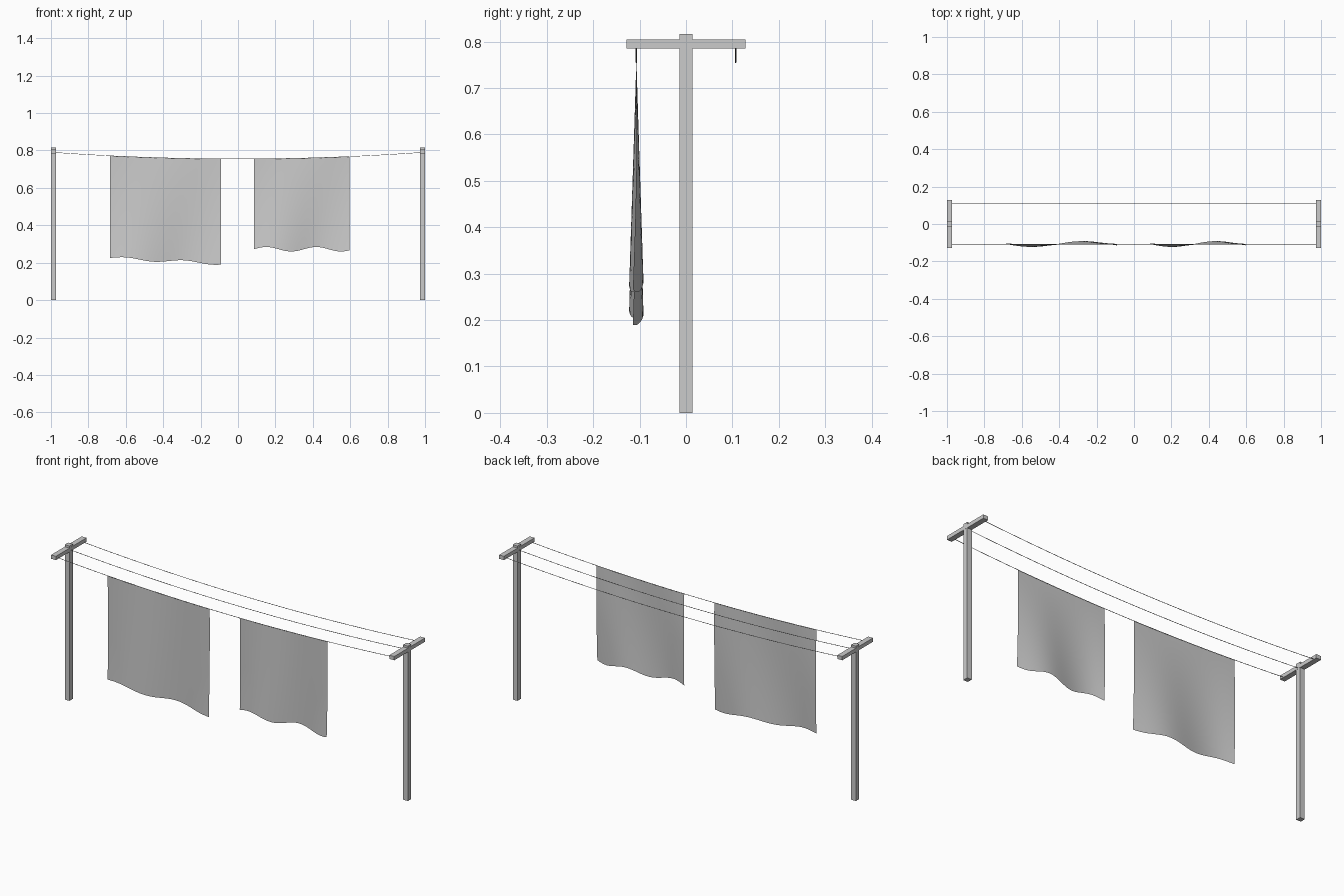
import bpy
import bmesh
from math import sin, pi

cube = bpy.data.objects.get("Cube")
if cube:
    bpy.data.objects.remove(cube, do_unlink=True)

grey = bpy.data.materials.new("light grey")
grey.use_nodes = True
colour = (0.6, 0.6, 0.6, 1)
grey.diffuse_color = colour
grey.node_tree.nodes["Principled BSDF"].inputs["Base Color"].default_value = colour

LINE_Y = 0.107
POST_X = 0.986


def sag(x):
    """Height of a hanging line at x."""
    return 0.755 + 0.035 * (x / POST_X) ** 2


def box(name, centre, size):
    bpy.ops.mesh.primitive_cube_add(size=1, location=centre)
    ob = bpy.context.object
    ob.name = name
    ob.scale = size
    bpy.ops.object.transform_apply(location=False, rotation=False, scale=True)
    ob.data.materials.append(grey)


def line(name, y):
    curve = bpy.data.curves.new(name, "CURVE")
    curve.dimensions = "3D"
    curve.bevel_depth = 0.0013
    curve.bevel_resolution = 1
    curve.use_fill_caps = True
    spline = curve.splines.new("POLY")
    steps = 24
    spline.points.add(steps)
    for i, p in enumerate(spline.points):
        x = POST_X * (2 * i / steps - 1)
        p.co = (x, y, sag(x), 1)
    curve.materials.append(grey)
    bpy.context.collection.objects.link(bpy.data.objects.new(name, curve))


def cloth(name, x0, x1, hem):
    """Sheet hung from the front line, billowing more towards the hem."""
    bm = bmesh.new()
    cols, rows = 32, 20
    grid = []
    for j in range(rows + 1):
        v = j / rows
        row = []
        for i in range(cols + 1):
            u = i / cols
            x = x0 + (x1 - x0) * u
            wave = sin(2 * pi * (1.08 * u - 0.15 * (1 - v)))
            y = -LINE_Y - 0.0155 * v * wave
            z = sag(x) * (1 - v) + hem(u) * v
            row.append(bm.verts.new((x, y, z)))
        grid.append(row)
    for a, b in zip(grid, grid[1:]):
        for i in range(cols):
            bm.faces.new((a[i], b[i], b[i + 1], a[i + 1]))
    mesh = bpy.data.meshes.new(name)
    bm.to_mesh(mesh)
    bm.free()
    mesh.materials.append(grey)
    mesh.shade_smooth()
    bpy.context.collection.objects.link(bpy.data.objects.new(name, mesh))


# Posts and cross arms
for side, s in (("left", 1), ("right", -1)):
    box(side + "_post", (s * POST_X, 0, 0.408), (0.027, 0.028, 0.816))
    box(side + "_cross_arm", (s * POST_X, 0, 0.795), (0.028, 0.256, 0.02))

# Three sagging lines
for name, y in (("front", -LINE_Y), ("middle", 0), ("back", LINE_Y)):
    line(name + "_line", y)

# Hanging sheets
cloth("large_sheet", -0.685, -0.09,
      lambda u: 0.225 - 0.03 * u + 0.008 * sin(2 * pi * u / 0.53))
cloth("small_sheet", 0.085, 0.597,
      lambda u: 0.272 + 0.012 * sin(2 * pi * u / 0.52))
